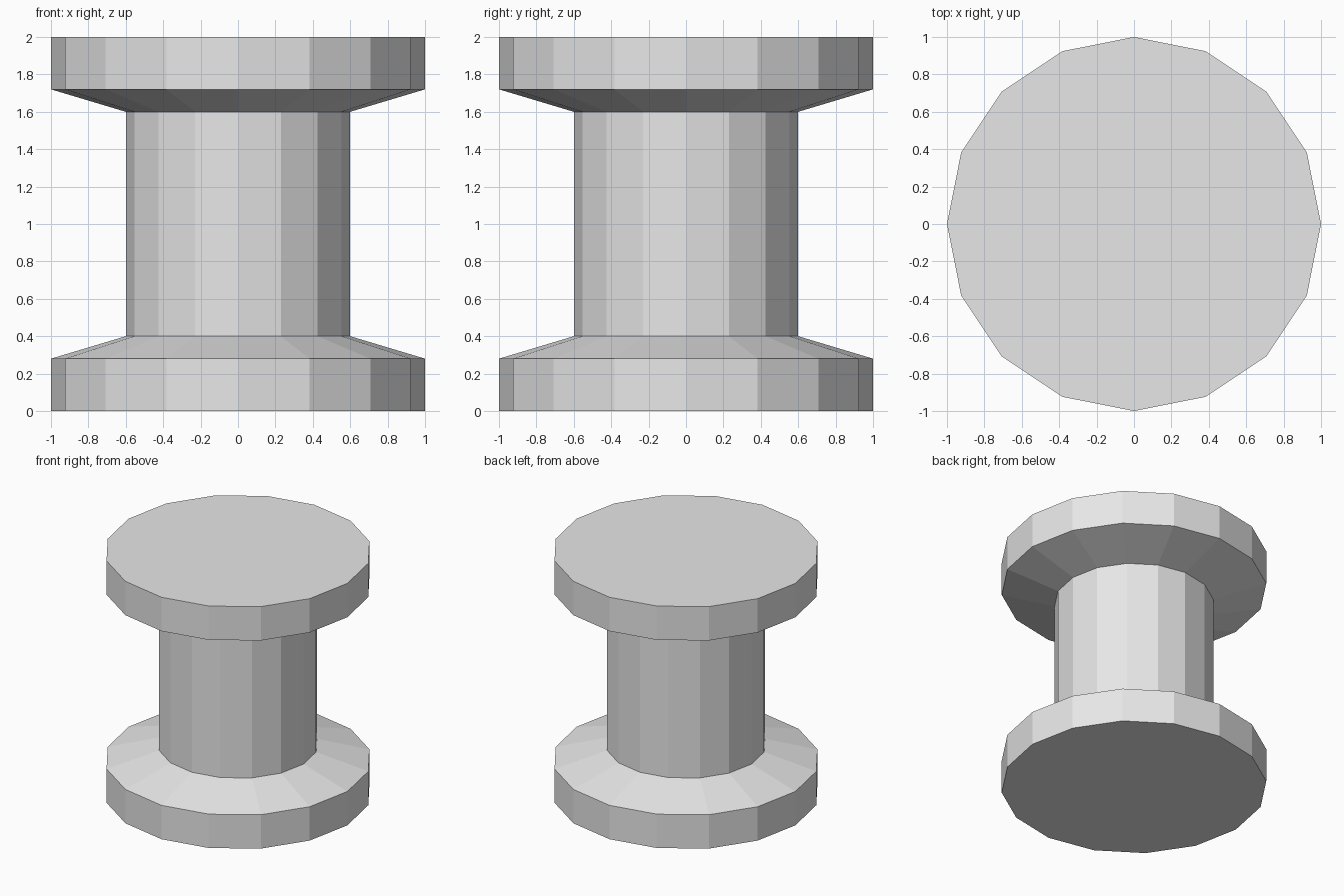
import bpy, bmesh, math

if "Cube" in bpy.data.objects:
    bpy.data.objects.remove(bpy.data.objects["Cube"])

SIDES = 16

# Plain grey for the whole spool
grey = bpy.data.materials.new("light_grey")
grey.diffuse_color = (0.8, 0.8, 0.8, 1.0)
grey.use_nodes = True
grey.node_tree.nodes["Principled BSDF"].inputs["Base Color"].default_value = grey.diffuse_color

# Spool outline as (radius, height): lower flange, core, upper flange
profile = [(1.0, 0.0), (1.0, 0.28), (0.6, 0.4),
           (0.6, 1.6), (1.0, 1.72), (1.0, 2.0)]

bm = bmesh.new()
rings = []
for r, z in profile:
    angles = [2 * math.pi * i / SIDES for i in range(SIDES)]
    rings.append([bm.verts.new((r * math.cos(a), r * math.sin(a), z)) for a in angles])

# Side walls
for low, high in zip(rings, rings[1:]):
    for i in range(SIDES):
        j = (i + 1) % SIDES
        bm.faces.new((low[i], low[j], high[j], high[i]))

# Flat end caps
bm.faces.new(rings[0][::-1])
bm.faces.new(rings[-1])

mesh = bpy.data.meshes.new("spool")
bm.to_mesh(mesh)
bm.free()
mesh.materials.append(grey)
spool = bpy.data.objects.new("spool", mesh)
bpy.context.collection.objects.link(spool)
